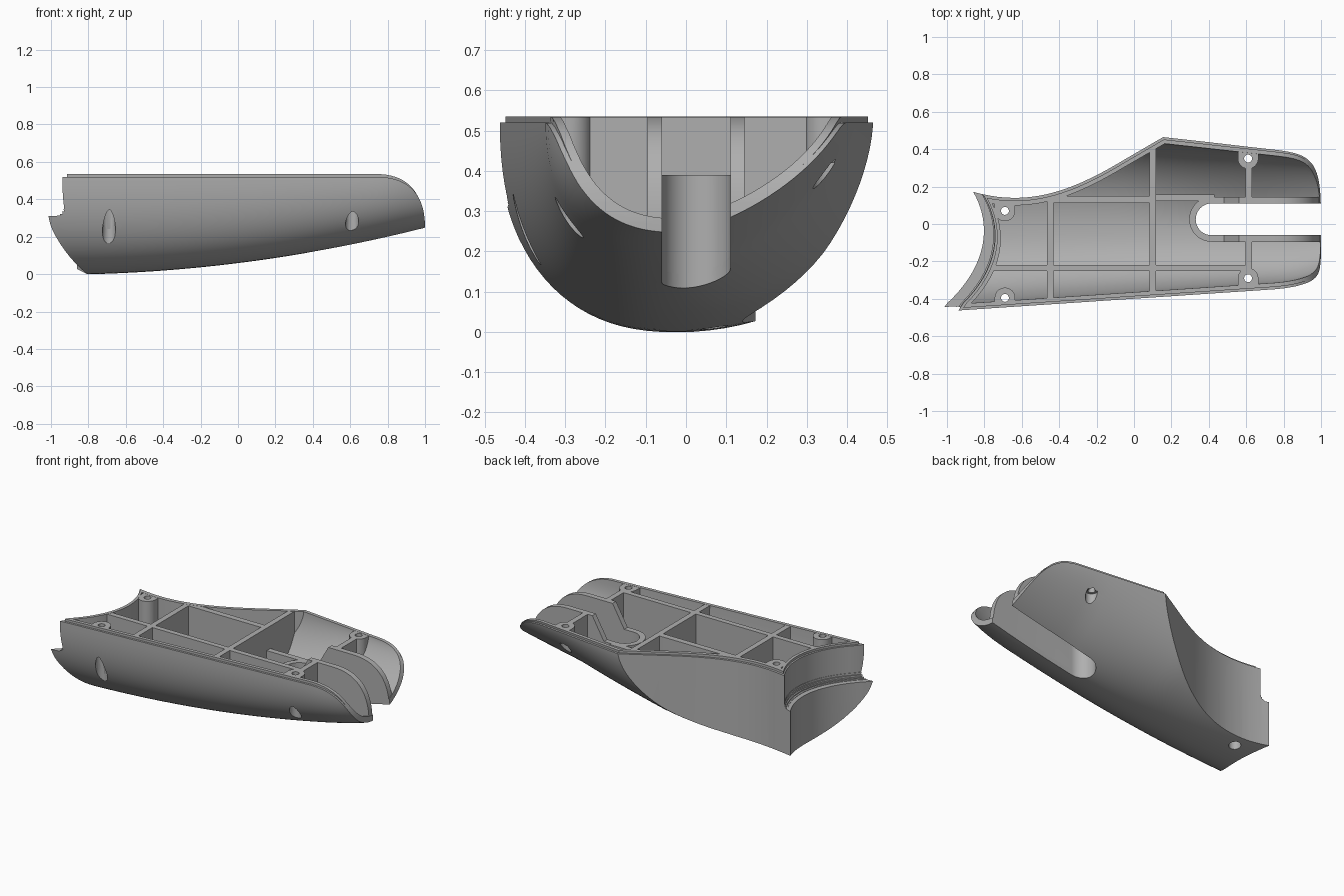
import bpy, bmesh, math
from mathutils import Vector
from mathutils.geometry import interpolate_bezier

if "Cube" in bpy.data.objects:
    bpy.data.objects.remove(bpy.data.objects["Cube"])

TOP = 0.535
WALL = 0.035
STEP = 0.07

grey = bpy.data.materials.new("mid_grey_plastic")
grey.use_nodes = True
colour = (0.43, 0.43, 0.43, 1)
grey.diffuse_color = colour
grey.node_tree.nodes["Principled BSDF"].inputs["Base Color"].default_value = colour


def make(name, bm):
    bmesh.ops.recalc_face_normals(bm, faces=bm.faces)
    mesh = bpy.data.meshes.new(name)
    bm.to_mesh(mesh)
    bm.free()
    mesh.materials.append(grey)
    obj = bpy.data.objects.new(name, mesh)
    bpy.context.scene.collection.objects.link(obj)
    return obj


def prism(name, points, low, high, axis="z"):
    """Extrude a plan (x, y) along z, or a side profile (x, z) along y."""
    bm = bmesh.new()
    up = axis == "z"
    verts = [bm.verts.new((a, b, low) if up else (a, low, b)) for a, b in points]
    face = bm.faces.new(verts)
    extruded = bmesh.ops.extrude_face_region(bm, geom=[face])["geom"]
    shift = (0, 0, high - low) if up else (0, high - low, 0)
    bmesh.ops.translate(bm, vec=shift, verts=[v for v in extruded if isinstance(v, bmesh.types.BMVert)])
    return make(name, bm)


def box(name, x0, x1, y0, y1, z0=-0.1, z1=0.7):
    return prism(name, [(x0, y0), (x1, y0), (x1, y1), (x0, y1)], z0, z1)


def cylinder(name, x, y, radius, z0, z1):
    ring = [(x + radius * math.cos(a * math.tau / 32), y + radius * math.sin(a * math.tau / 32))
            for a in range(32)]
    return prism(name, ring, z0, z1)


def combine(obj, other, operation, keep=False):
    mod = obj.modifiers.new("cut", "BOOLEAN")
    mod.object, mod.operation, mod.solver = other, operation, "EXACT"
    deps = bpy.context.evaluated_depsgraph_get()
    mesh = bpy.data.meshes.new_from_object(obj.evaluated_get(deps))
    obj.modifiers.clear()
    obj.data = mesh
    if not keep:
        bpy.data.objects.remove(other)


def bezier(*points, steps=20):
    return [(p.x, p.y) for p in interpolate_bezier(*[Vector(p).to_3d() for p in points], steps)]


def hull(name, inset):
    """Rounded trough, lofted along x; fuller in front, flatter towards the back."""
    bm = bmesh.new()
    rings = []
    for i in range(41):
        x = -1.2 + i * 0.0575
        bottom = 0.059 + 0.125 * x + 0.063 * x * x + inset
        centre = -0.02
        taper = 0.6 * max(0, x - 0.75) ** 2
        back = 0.465 - 0.11 * (x - 0.16) - centre - inset
        front = 0.462 - 0.067 * (x + 0.93) + centre - inset - taper
        back_power = min(2.0, max(1.5, 1.95 - 0.75 * x))
        section = [(centre + back, 0.8)]
        for k in range(49):
            a = math.pi * k / 48
            width, power = (back, back_power) if k < 24 else (front, 2.4)
            c, s = math.cos(a), abs(math.sin(a))
            y = centre + math.copysign(width * abs(c) ** (2 / power), c)
            section.append((y, TOP - (TOP - bottom) * s ** (2 / power)))
        section.append((centre - front, 0.8))
        rings.append([bm.verts.new((x, y, z)) for y, z in section])
    for a, b in zip(rings, rings[1:]):
        for k in range(len(a)):
            n = (k + 1) % len(a)
            bm.faces.new((a[k], a[n], b[n], b[k]))
    bm.faces.new(rings[0])
    bm.faces.new(rings[-1])
    return make(name, bm)


def end_curve(shift):
    """Concave curve of the narrow end, shifted more towards the front."""
    arc = bezier((-0.86, 0.172), (-0.76, 0), (-0.78, -0.22), (-1.0, -0.425))
    return [(x + shift * (0.8 - y), y) for x, y in [(-0.93, 0.29)] + arc + [(-1.07, -0.52)]]


def body(name, inset, shift, top, nose=1.0):
    """Hull trimmed by the back curve, the end curve and the top profile."""
    obj = hull(name, inset)
    flank = [(0.5, 0.665)] + bezier((-0.05, 0.345), (-0.34, 0.17), (-0.57, 0.09), (-0.86, 0.172)) + [(-1.3, 0.29)]
    flank = [(x, y - 1.15 * inset) for x, y in flank] + [(-1.3, -0.9), (1.3, -0.9), (1.3, 0.665 - inset)]
    combine(obj, prism("flank_trim", flank, -0.3, 0.9), "INTERSECT")
    curve = end_curve(shift)
    curve = [(curve[0][0], 0.95)] + curve + [(curve[-1][0], -0.95), (1.4, -0.95), (1.4, 0.95)]
    combine(obj, prism("end_trim", curve, -0.35, 0.95), "INTERSECT")
    if top:
        side = [(-1.4, top)] + bezier((0.74, top), (0.92, top), (nose, 0.42), (nose, 0.25))
        side += [(nose, -0.2), (-1.4, -0.2)]
        combine(obj, prism("top_trim", side, -1, 1, "y"), "INTERSECT")
    return obj


def slot_shape(name, grow):
    radius = 0.085 + grow
    arc = [(0.415 + radius * math.cos(a), 0.025 + radius * math.sin(a))
           for a in [math.pi * (0.5 + k / 24) for k in range(25)]]
    return prism(name, arc + [(1.2, 0.025 - radius), (1.2, 0.025 + radius)], -0.2, 0.85)


# Outer shell with raised inner lip, filleted end step and hollow inside
shell = body("shell", 0, 0, TOP - 0.015)
for k in range(5):
    a = math.pi / 8 * k
    shift, z = STEP - WALL * (1 - math.sin(a)), 0.312 + WALL * (1 - math.cos(a))
    step = prism("end_step", end_curve(shift) + [(-1.5, -0.52), (-1.5, 0.29)], z, 0.9)
    combine(shell, step, "DIFFERENCE")
combine(shell, body("lip", 0.013, STEP + 0.013, TOP, 0.996), "UNION")
combine(shell, body("cavity", WALL, STEP + WALL, None), "DIFFERENCE")
parts = [shell]

# Envelope that ribs, slot wall and bosses are trimmed to
core = body("core", 0.022, STEP + 0.022, TOP - 0.001, 0.995)

# Stiffening ribs
ribs = {
    "cross_rib_end": (-0.465, -0.43, -0.5, 0.2),
    "cross_rib_middle": (0.083, 0.118, -0.5, 0.5),
    "cross_rib_front": (0.595, 0.63, -0.45, -0.07),
    "cross_rib_back": (0.595, 0.63, 0.13, 0.45),
    "long_rib_front": (-1.0, 0.61, -0.252, -0.218),
    "long_rib_back": (-0.45, 0.1, 0.112, 0.15),
    "low_rib": (0.1, 0.43, 0.122, 0.158),
}
for name, extent in ribs.items():
    parts.append(box(name, *extent))

# Wall around the slot, lower near its closed end
slot_wall = slot_shape("slot_wall", 0.035)
parts.append(slot_wall)
for part in parts[1:]:
    combine(part, core, "INTERSECT", keep=True)
for part in (slot_wall, bpy.data.objects["low_rib"]):
    dip = [(0.05, 0.39), (0.48, 0.39), (0.6, 0.6), (0.05, 0.6)]
    combine(part, prism("dip", dip, -0.5, 0.5, "y"), "DIFFERENCE")
for part in (shell, slot_wall):
    combine(part, slot_shape("slot", 0), "DIFFERENCE")

# Screw bosses joined to the outer wall, with narrow holes above and wide ones below
bosses = [(-0.69, 0.07), (-0.69, -0.395), (0.61, 0.35), (0.61, -0.29)]
for i, (x, y) in enumerate(bosses):
    boss = cylinder(f"screw_boss_{i + 1}", x, y, 0.055, -0.1, 0.7)
    outer = math.copysign(0.5, y)
    combine(boss, box("boss_web", x - 0.055, x + 0.055, min(y, outer), max(y, outer)), "UNION")
    combine(boss, core, "INTERSECT", keep=True)
    parts.append(boss)
    touched = [shell, boss]
    if x > 0:
        touched.append(bpy.data.objects["cross_rib_back" if y > 0 else "cross_rib_front"])
    if i == 3:
        touched.append(bpy.data.objects["long_rib_front"])
    for part in touched:
        combine(part, cylinder("hole", x, y, 0.021, -0.2, 0.8), "DIFFERENCE")
        combine(part, cylinder("counterbore", x, y, 0.035, -0.2, 0.42), "DIFFERENCE")
bpy.data.objects.remove(core)

# Smooth shading with crisp edges
bpy.ops.object.select_all(action="DESELECT")
for part in parts:
    part.select_set(True)
bpy.context.view_layer.objects.active = shell
bpy.ops.object.shade_smooth_by_angle(angle=math.radians(30))
